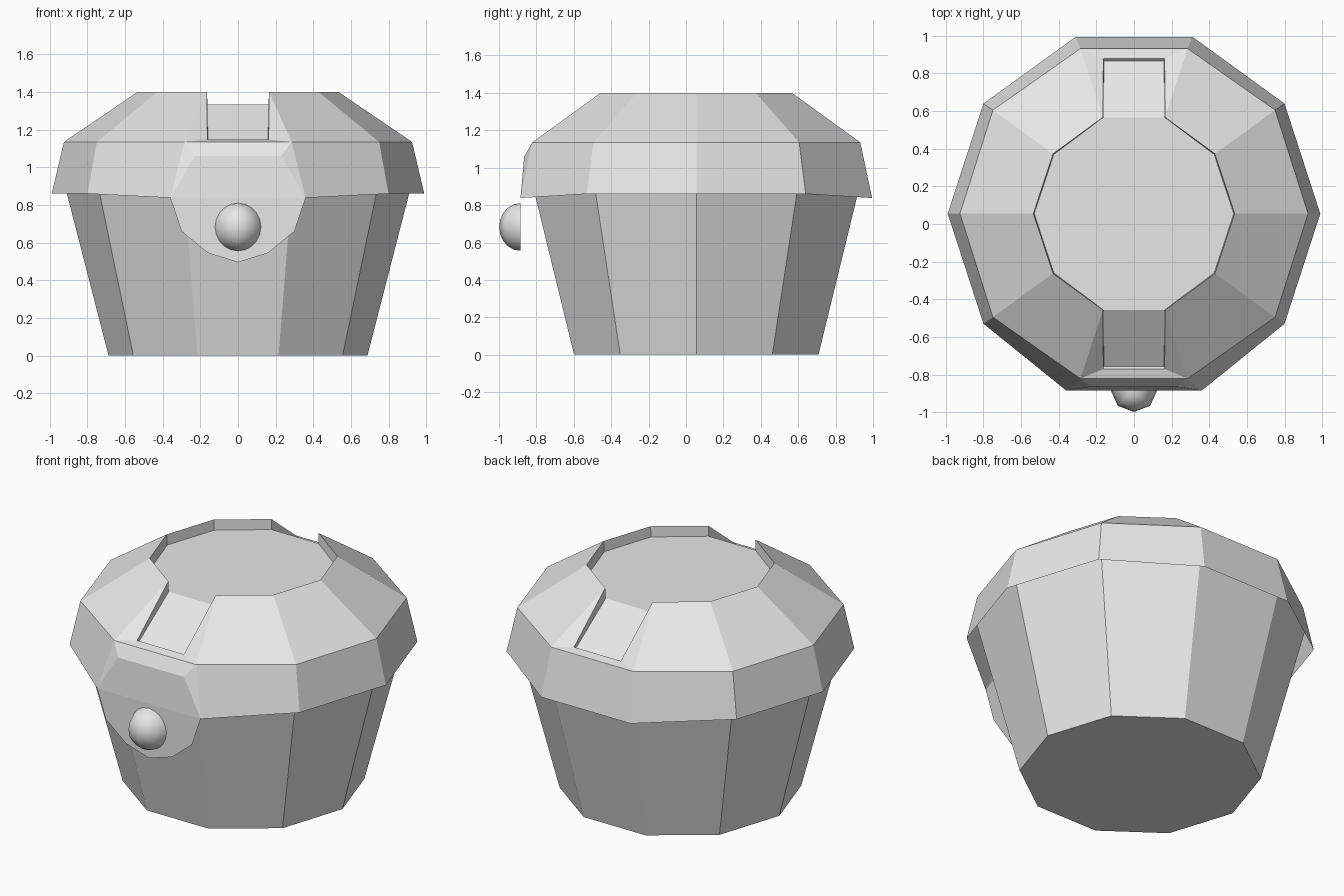
import bpy, bmesh
from mathutils import Vector

if "Cube" in bpy.data.objects:
    bpy.data.objects.remove(bpy.data.objects["Cube"])

CY = 0.055  # centre of the pot in y

grey = bpy.data.materials.new("plain grey")
grey.diffuse_color = (0.8, 0.8, 0.8, 1)
grey.use_nodes = True
grey.node_tree.nodes["Principled BSDF"].inputs["Base Color"].default_value = grey.diffuse_color


def finish(name, bm):
    bmesh.ops.remove_doubles(bm, verts=bm.verts, dist=0.0005)
    bmesh.ops.recalc_face_normals(bm, faces=bm.faces)
    mesh = bpy.data.meshes.new(name)
    bm.to_mesh(mesh)
    bm.free()
    mesh.materials.append(grey)
    ob = bpy.data.objects.new(name, mesh)
    bpy.context.collection.objects.link(ob)
    return ob


def face(bm, pts):
    return bm.faces.new([bm.verts.new((x, y + CY, z)) for x, y, z in pts])


def ring(scale, z):
    """Ten-sided outline of the pot."""
    quarter = [(0.99, 0), (0.80, 0.585), (0.31, 0.94)]
    half = quarter + [(-x, y) for x, y in reversed(quarter)]
    pts = half + [(-x, -y) for x, y in half[1:-1]]
    return [(x * scale, y * scale, z) for x, y in pts]


# Tapered pot, running up inside the lid
bm = bmesh.new()
low, high = ring(0.695, 0), ring(0.955, 1.0)
face(bm, low)
for i in range(10):
    j = (i + 1) % 10
    face(bm, [low[i], low[j], high[j], high[i]])
finish("pot", bm)

# Lid: one quarter mirrored to all four, with a sunk channel front and back
bm = bmesh.new()
base = [(0.99, 0, 0.86), (0.80, 0.585, 0.86), (0.31, 0.94, 0.838)]
ridge = [(0.925, 0, 1.135), (0.75, 0.55, 1.135), (0.285, 0.877, 1.135)]
crown = [(0.535, 0, 1.4), (0.43, 0.318, 1.4), (0.165, 0.512, 1.4)]
floor = [(0.530, 0, 1.335), (0.426, 0.315, 1.335), (0.162, 0.512, 1.335)]
channel_lip = (0.163, 0.825, 1.148)
channel_end = (0.160, 0.812, 1.135)
front_base = (0.36, 0.94, 0.838)
front_top = (0.23, 0.92, 1.06)


def mirrored(pts, sx, sy):
    return [(x * sx, y * sy, z) for x, y, z in pts]


def across(a, b, sy):
    """Face spanning from the left copy of edge a-b to the right copy."""
    face(bm, mirrored([a, b], 1, sy) + mirrored([b, a], -1, sy))


for sy in (-1, 1):
    foot = base[:2] + [front_base if sy < 0 else base[2]]
    for sx in (-1, 1):
        for lower, upper in ((foot, ridge), (ridge, crown), (crown, floor)):
            for i in range(2):
                face(bm, mirrored([lower[i], lower[i + 1], upper[i + 1], upper[i]], sx, sy))
        # sloping cheek and sunk wall beside the channel
        face(bm, mirrored([crown[2], ridge[2], channel_lip], sx, sy))
        face(bm, mirrored([crown[2], channel_lip, channel_end, floor[2]], sx, sy))
    across(floor[2], channel_end, sy)
    across(channel_end, channel_lip, sy)
    across(channel_lip, ridge[2], sy)
across(base[2], ridge[2], 1)

# Front of the lid: bevelled top, then a flat clasp plate hanging below
for sx in (-1, 1):
    face(bm, mirrored([front_base, front_top, ridge[2]], sx, -1))
across(front_base, front_top, -1)
across(front_top, ridge[2], -1)
drop = [(0.36, 0.838), (0.30, 0.66), (0.16, 0.545)]
outline = drop + [(0, 0.495)] + [(-x, z) for x, z in reversed(drop)]
face(bm, [(x, -0.94, z) for x, z in outline])

# Sunk top
half = floor + [(-x, y, z) for x, y, z in reversed(floor)]
face(bm, half + [(-x, -y, z) for x, y, z in half[1:-1]])
finish("lid", bm)

# Half-round clasp knob
bm = bmesh.new()
bmesh.ops.create_uvsphere(bm, u_segments=8, v_segments=10, radius=1)
bmesh.ops.bisect_plane(bm, geom=bm.verts[:] + bm.edges[:] + bm.faces[:], dist=0.0001,
                       plane_co=(0, 0, 0), plane_no=(0, 1, 0), clear_outer=True)
bmesh.ops.scale(bm, verts=bm.verts, vec=Vector((0.122, 0.113, 0.127)))
bmesh.ops.translate(bm, verts=bm.verts, vec=Vector((0, -0.886, 0.683)))
for f in bm.faces:
    f.smooth = True
finish("clasp_knob", bm)
